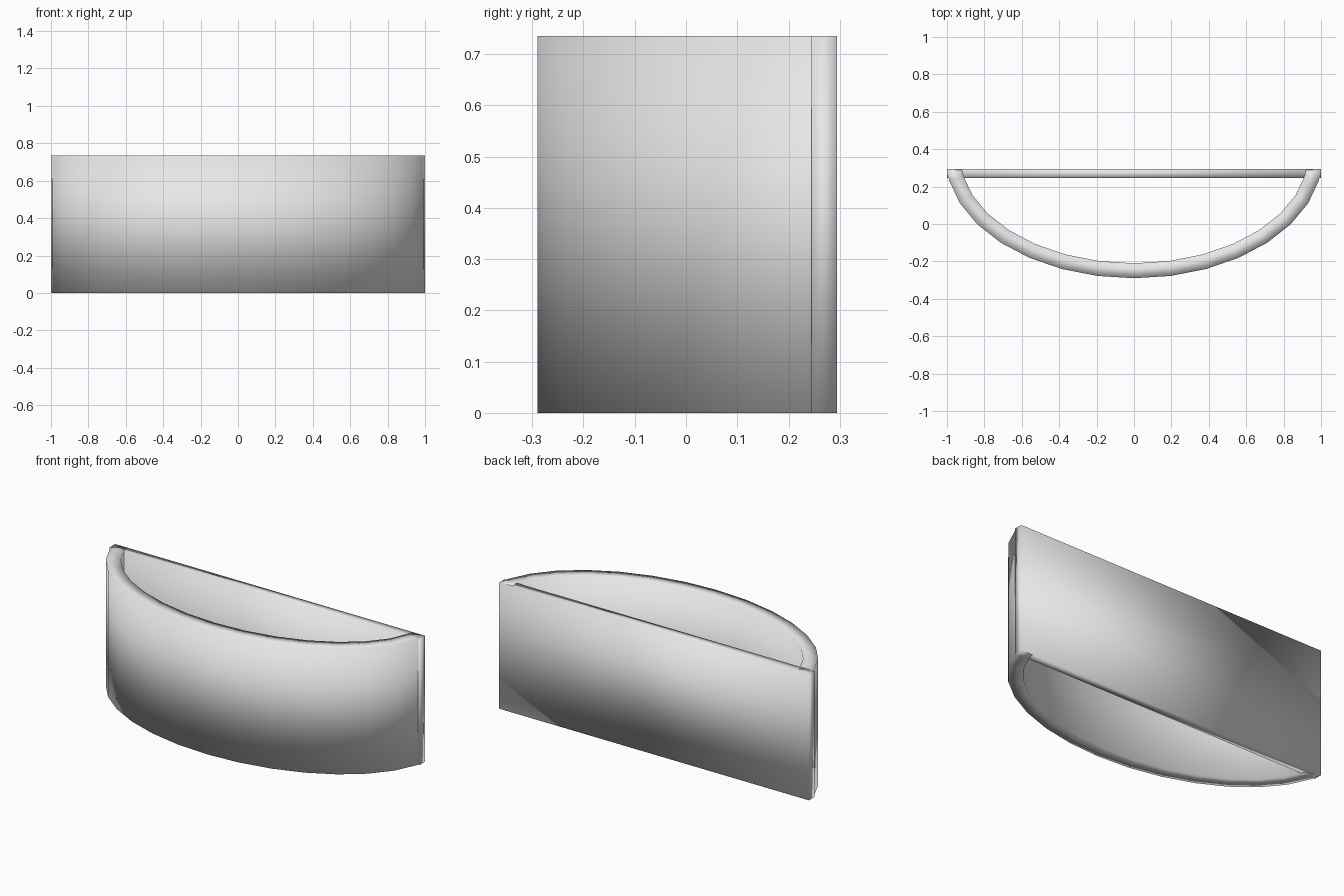
import bpy
import bmesh
from math import sin, cos, pi, hypot

cube = bpy.data.objects.get("Cube")
if cube:
    bpy.data.objects.remove(cube, do_unlink=True)

HEIGHT = 0.735
BACK = 0.295

grey = bpy.data.materials.new("light grey")
grey.use_nodes = True
colour = (0.8, 0.8, 0.8, 1)
grey.diffuse_color = colour
grey.node_tree.nodes["Principled BSDF"].inputs["Base Color"].default_value = colour


def extrude_outline(name, outline):
    """Raise a strip of (outer, inner) point pairs into a smooth solid wall."""
    bm = bmesh.new()
    pairs = [[bm.verts.new((x, y, 0)) for x, y in pair] for pair in outline]
    for (a, b), (c, d) in zip(pairs, pairs[1:]):
        bm.faces.new((a, c, d, b))
    top = bmesh.ops.extrude_face_region(bm, geom=bm.faces[:])["geom"]
    bmesh.ops.translate(bm, vec=(0, 0, HEIGHT),
                        verts=[v for v in top if isinstance(v, bmesh.types.BMVert)])
    bmesh.ops.recalc_face_normals(bm, faces=bm.faces[:])
    mesh = bpy.data.meshes.new(name)
    bm.to_mesh(mesh)
    bm.free()
    mesh.materials.append(grey)
    mesh.shade_smooth()
    obj = bpy.data.objects.new(name, mesh)
    bpy.context.collection.objects.link(obj)
    return obj


# Curved front wall: half an ellipse of even thickness
A, B, CENTRE, THICK = 1.008, 0.65, 0.36, 0.08
wall = []
for i in range(-7, 8):
    t = i * pi / 16
    x, y = A * sin(t), CENTRE - B * cos(t)
    nx, ny = B * sin(t), -A * cos(t)
    k = THICK / hypot(nx, ny)
    wall.append(((x, y), (x - nx * k, y - ny * k)))

# Ends of the curved wall, buried in the back panel
end_y = BACK - 0.005
wall.insert(0, ((-0.998, end_y), (-0.92, end_y)))
wall.append(((0.998, end_y), (0.92, end_y)))
extrude_outline("curved_front_wall", wall)

# Flat back panel
extrude_outline("back_panel", [((x, BACK), (x, BACK - 0.05)) for x in (-1, 1)])
